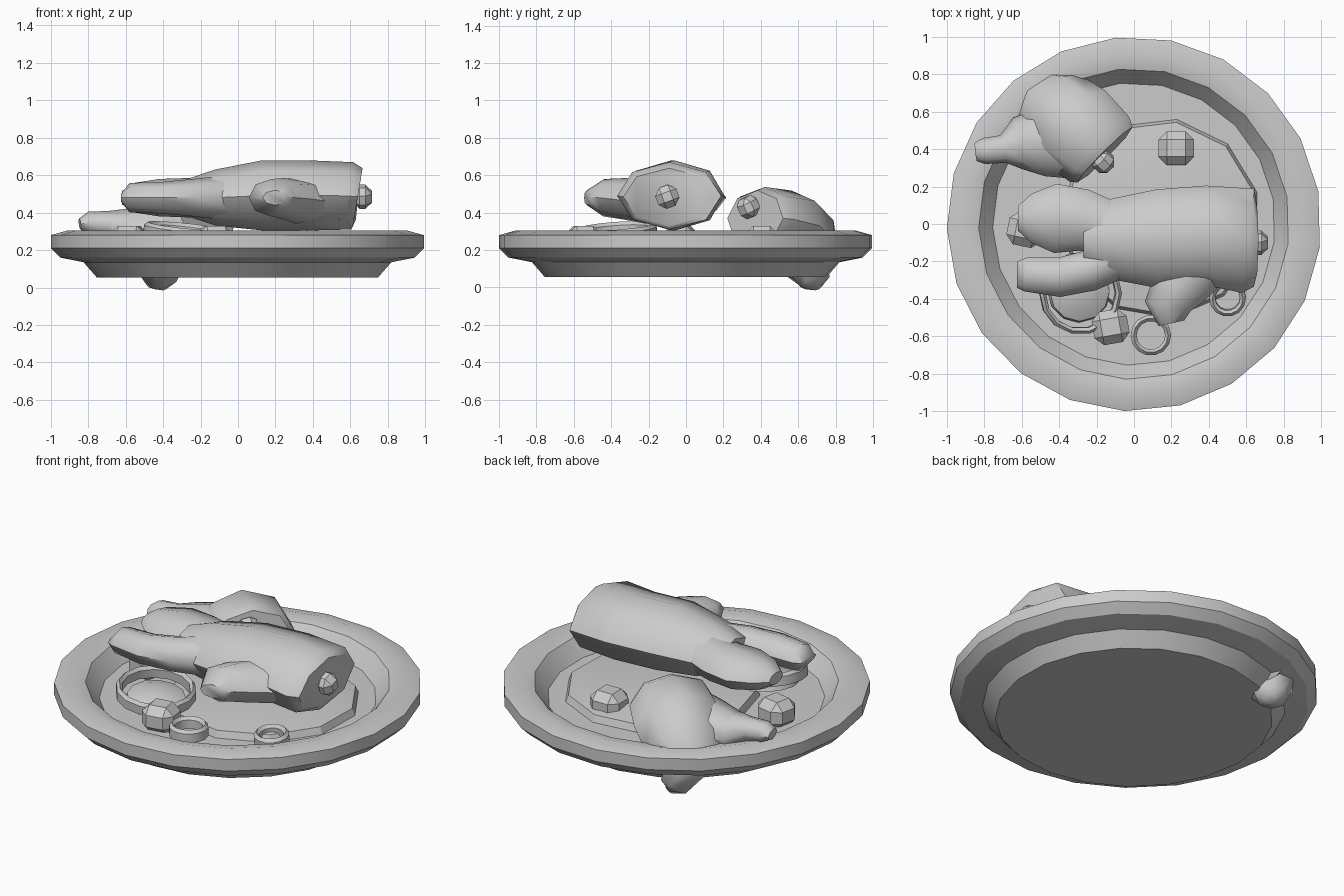
import bpy, bmesh
from math import sin, cos, pi, radians
from mathutils import Vector, Matrix

if "Cube" in bpy.data.objects:
    bpy.data.objects.remove(bpy.data.objects["Cube"], do_unlink=True)

grey = bpy.data.materials.new("plain_grey")
grey.use_nodes = True
colour = (0.6, 0.6, 0.6, 1)
grey.diffuse_color = colour
grey.node_tree.nodes["Principled BSDF"].inputs["Base Color"].default_value = colour


def finish(name, bm, angle):
    bmesh.ops.recalc_face_normals(bm, faces=bm.faces)
    mesh = bpy.data.meshes.new(name)
    bm.to_mesh(mesh)
    bm.free()
    mesh.materials.append(grey)
    ob = bpy.data.objects.new(name, mesh)
    bpy.context.collection.objects.link(ob)
    bpy.ops.object.select_all(action='DESELECT')
    ob.select_set(True)
    bpy.context.view_layer.objects.active = ob
    bpy.ops.object.shade_smooth_by_angle(angle=radians(angle))
    return ob


def skin(bm, rings, caps=True, loop=False):
    """Join matching rings of points with quads."""
    rows = [[bm.verts.new(p) for p in ring] for ring in rings]
    n = len(rows[0])
    pairs = list(zip(rows, rows[1:])) + ([(rows[-1], rows[0])] if loop else [])
    for a, b in pairs:
        for i in range(n):
            j = (i + 1) % n
            bm.faces.new((a[i], a[j], b[j], b[i]))
    if caps and not loop:
        bm.faces.new(rows[0])
        bm.faces.new(rows[-1])


def lathe(name, profile, n, loc=(0, 0, 0), rot=(0, 0, 0), loop=False, angle=30, start=0):
    """Spin (radius, height) points about z."""
    bm = bmesh.new()
    turns = [radians(start) + 2 * pi * i / n for i in range(n)]
    skin(bm, [[(r * cos(t), r * sin(t), z) for t in turns] for r, z in profile], loop=loop)
    ob = finish(name, bm, angle)
    ob.location = loc
    ob.rotation_euler = [radians(a) for a in rot]
    return ob


def loft(name, sections, sides=8, angle=50):
    """Skin (centre, half width, half height) sections along a path."""
    bm = bmesh.new()
    pts = [Vector(s[0]) for s in sections]
    rings = []
    for i, (_, w, h) in enumerate(sections):
        t = (pts[min(i + 1, len(pts) - 1)] - pts[max(i - 1, 0)]).normalized()
        side = Vector((0, 0, 1)).cross(t).normalized()
        up = t.cross(side)
        rings.append([pts[i] + side * w * cos(2 * pi * k / sides) + up * h * sin(2 * pi * k / sides)
                      for k in range(sides)])
    skin(bm, rings)
    return finish(name, bm, angle)


def chunk(name, loc, size, turn, bevel=0.045):
    """Chamfered block."""
    bm = bmesh.new()
    bmesh.ops.create_cube(bm, size=1, matrix=Matrix.Diagonal((*size, 1)))
    bmesh.ops.bevel(bm, geom=bm.edges[:], offset=bevel, segments=1, affect='EDGES')
    ob = finish(name, bm, 20)
    ob.location = loc
    ob.rotation_euler = [radians(a) for a in turn]
    return ob


# Plate: foot, flared rim, inner wall and floor
lathe("plate", [(0.755, 0.055), (0.825, 0.135), (0.95, 0.16), (1.0, 0.21), (1.0, 0.28),
                (0.91, 0.305), (0.83, 0.285), (0.755, 0.19)], 21, start=10)

# Low bed of sauce on the floor
lathe("sauce_bed", [(0.54, 0.18), (0.52, 0.23), (0.36, 0.255)], 11,
      loc=(0.14, 0.03, 0), angle=20, start=15)

# Front piece of meat, with two stumps and a side wing
loft("front_meat", [((0.64, -0.09, 0.485), 0.245, 0.155), ((0.61, -0.09, 0.49), 0.28, 0.18),
                    ((0.38, -0.06, 0.492), 0.265, 0.187), ((0.13, -0.08, 0.492), 0.265, 0.187),
                    ((-0.12, -0.08, 0.48), 0.215, 0.15), ((-0.27, -0.08, 0.48), 0.14, 0.1)])
loft("front_meat_back_stump", [((-0.08, -0.03, 0.48), 0.13, 0.12), ((-0.27, 0.02, 0.48), 0.165, 0.105),
                               ((-0.42, 0.03, 0.48), 0.185, 0.1), ((-0.55, 0.03, 0.48), 0.13, 0.08),
                               ((-0.62, 0.03, 0.48), 0.065, 0.035)])
loft("front_meat_front_stump", [((-0.06, -0.16, 0.48), 0.12, 0.12), ((-0.24, -0.25, 0.48), 0.11, 0.1),
                                ((-0.4, -0.285, 0.48), 0.105, 0.085), ((-0.58, -0.27, 0.48), 0.09, 0.078),
                                ((-0.625, -0.27, 0.48), 0.07, 0.02)])
loft("front_meat_wing", [((0.32, -0.2, 0.46), 0.2, 0.12), ((0.24, -0.34, 0.475), 0.15, 0.11),
                         ((0.18, -0.44, 0.48), 0.125, 0.1), ((0.2, -0.53, 0.48), 0.07, 0.04)])
chunk("front_bone", (0.665, -0.1, 0.485), (0.1, 0.12, 0.12), (20, 0, 0), 0.035)

# Rear piece of meat, sinking through the plate
loft("rear_meat", [((-0.155, 0.37, 0.37), 0.21, 0.15), ((-0.185, 0.4, 0.365), 0.235, 0.175),
                   ((-0.32, 0.52, 0.33), 0.255, 0.2), ((-0.43, 0.61, 0.25), 0.235, 0.19),
                   ((-0.5, 0.66, 0.17), 0.18, 0.15)])
loft("rear_meat_stump", [((-0.42, 0.58, 0.25), 0.17, 0.16), ((-0.42, 0.65, 0.12), 0.14, 0.13),
                         ((-0.4, 0.69, 0.03), 0.09, 0.08), ((-0.38, 0.7, 0.005), 0.03, 0.03)])
loft("rear_meat_shoulder", [((-0.3, 0.44, 0.32), 0.2, 0.17), ((-0.48, 0.44, 0.31), 0.185, 0.14),
                            ((-0.62, 0.43, 0.32), 0.14, 0.1), ((-0.7, 0.4, 0.34), 0.075, 0.07),
                            ((-0.8, 0.39, 0.345), 0.07, 0.06), ((-0.845, 0.385, 0.34), 0.05, 0.03)])
chunk("rear_bone", (-0.165, 0.335, 0.43), (0.11, 0.11, 0.11), (15, 20, -42), 0.03)

# Vegetable chunks
for label, loc, turn in [("front", (-0.125, -0.55, 0.25), 10), ("back", (0.225, 0.405, 0.25), 0),
                         ("side", (-0.58, -0.03, 0.25), -12)]:
    chunk(label + "_vegetable", loc, (0.19, 0.18, 0.16), (0, 0, turn))

# Vegetable rings
for label, loc, r, rot in [("large", (-0.285, -0.37, 0.295), 0.22, (4, 6, 0)),
                           ("middle", (0.09, -0.595, 0.25), 0.108, (0, 0, 0)),
                           ("small", (0.5, -0.395, 0.235), 0.098, (6, 0, 0))]:
    t, h = 0.016, 0.035
    lathe(label + "_ring", [(r, -h), (r, h * 0.5), (r - t, h), (r - 2 * t, h * 0.5), (r - 2 * t, -h)],
          14, loc, rot, loop=True)

# Shallow slice lying within the large ring
lathe("slice", [(0.17, -0.04), (0.16, 0), (0.1, 0.025), (0.03, 0.035)], 12,
      (-0.29, -0.36, 0.26), (4, 6, 0), angle=40)
